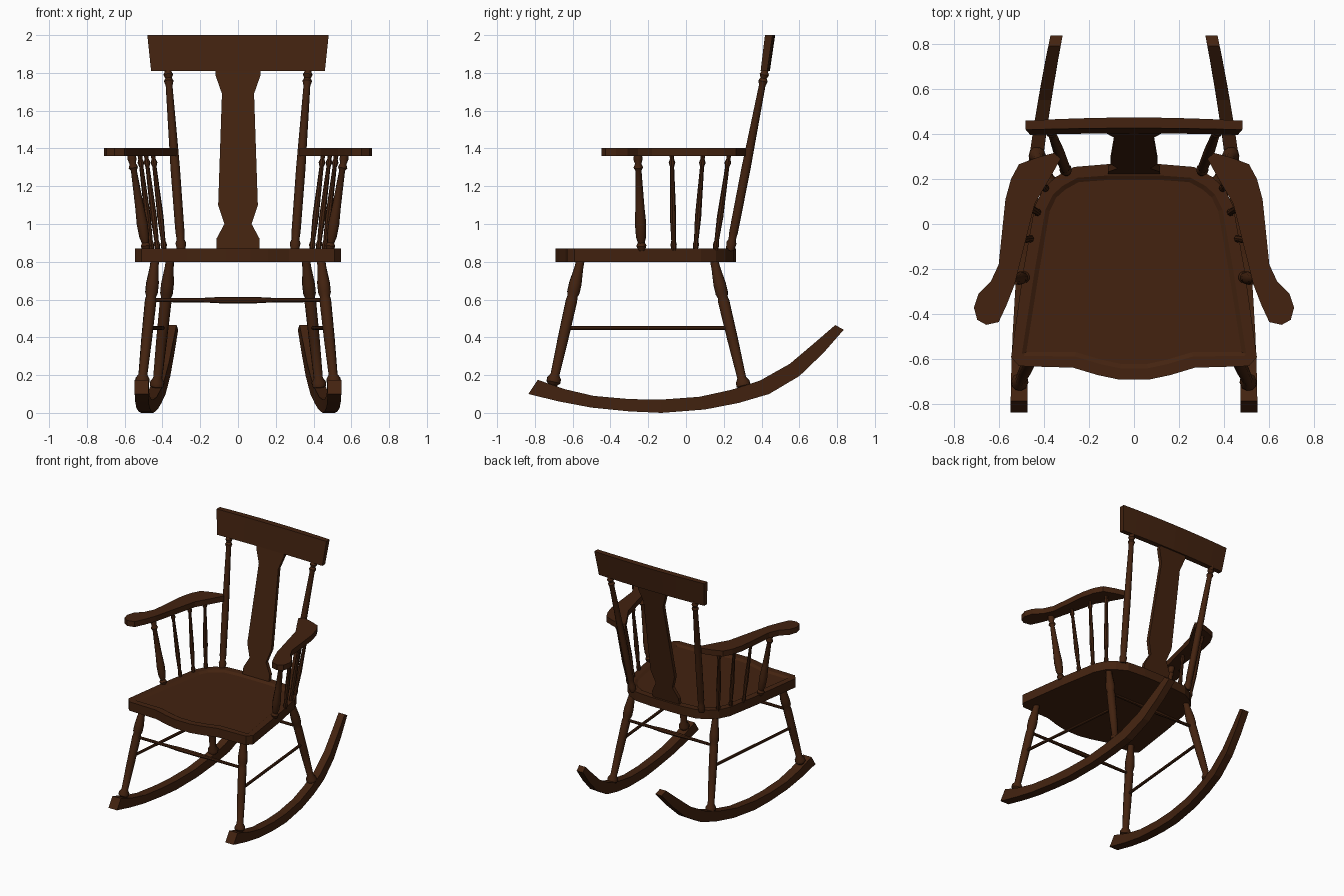
import bpy, bmesh
from mathutils import Vector

cube = bpy.data.objects.get("Cube")
if cube:
    bpy.data.objects.remove(cube, do_unlink=True)

wood = bpy.data.materials.new("dark brown wood")
wood.use_nodes = True
BROWN = (0.056, 0.0165, 0.005, 1)
wood.diffuse_color = BROWN
wood.node_tree.nodes["Principled BSDF"].inputs["Base Color"].default_value = BROWN


def finish(bm, name, smooth=False):
    bmesh.ops.recalc_face_normals(bm, faces=bm.faces)
    mesh = bpy.data.meshes.new(name)
    bm.to_mesh(mesh)
    bm.free()
    mesh.materials.append(wood)
    obj = bpy.data.objects.new(name, mesh)
    bpy.context.collection.objects.link(obj)
    if smooth:
        bpy.ops.object.select_all(action='DESELECT')
        obj.select_set(True)
        bpy.context.view_layer.objects.active = obj
        bpy.ops.object.shade_smooth_by_angle(angle=0.7)
    return obj


def turned(name, start, end, profile, sides=10):
    """Turned rod from start to end; profile holds (fraction, radius)."""
    bm = bmesh.new()
    start, end = Vector(start), Vector(end)
    axis = end - start
    spin = axis.to_track_quat('Z', 'Y')
    rings = []
    for t, r in profile:
        ring = bmesh.ops.create_circle(bm, segments=sides, radius=r)["verts"]
        for v in ring:
            v.co = start + axis * t + spin @ v.co
        rings.append(ring)
    for a, b in zip(rings, rings[1:]):
        for i in range(sides):
            j = (i + 1) % sides
            bm.faces.new((a[i], a[j], b[j], b[i]))
    bm.faces.new(rings[0])
    bm.faces.new(rings[-1])
    return finish(bm, name, True)


def slab(name, outline, to_a, to_b):
    """Closed outline placed twice by two mappings and joined at the rim."""
    bm = bmesh.new()
    a = [bm.verts.new(to_a(*p)) for p in outline]
    b = [bm.verts.new(to_b(*p)) for p in outline]
    bm.faces.new(a)
    top = bm.faces.new(b)
    n = len(outline)
    for i in range(n):
        j = (i + 1) % n
        bm.faces.new((a[i], a[j], b[j], b[i]))
    return bm, top


def mirrored(half):
    return half + [(-x, y) for x, y in reversed(half)]


# Seat with a shallow dished top
seat_half = [(0.065, -0.69), (0.16, -0.67), (0.27, -0.637), (0.51, -0.63),
             (0.545, -0.59), (0.49, -0.2), (0.44, 0.08), (0.40, 0.16),
             (0.345, 0.21), (0.265, 0.253), (0.12, 0.265)]
bm, top = slab("seat", mirrored(seat_half),
               lambda x, y: (x, y, 0.80), lambda x, y: (x, y, 0.87))
bm.normal_update()
bmesh.ops.inset_region(bm, faces=[top], thickness=0.05)
bmesh.ops.inset_region(bm, faces=[top], thickness=0.02)
for v in top.verts:
    v.co.z -= 0.012
finish(bm, "seat")


# Back rake shared by posts, splat and crest
def rake(z):
    return 0.235 + (z - 0.87) * 0.195


# Splat
splat_half = [(0.115, 0.86), (0.115, 0.92), (0.072, 1.0), (0.105, 1.1),
              (0.085, 1.69), (0.12, 1.79), (0.12, 1.83)]
bm, _ = slab("splat", mirrored(splat_half),
             lambda x, z: (x, rake(z) - 0.014, z), lambda x, z: (x, rake(z) + 0.014, z))
finish(bm, "back_splat")

# Crest rail, bowed slightly to the rear
bm = bmesh.new()
sections = []
for i in range(9):
    s = i / 4 - 1
    bow = 0.014 * (1 - s * s)
    sections.append([bm.verts.new(p) for p in (
        (s * 0.46, 0.395 + bow / 2, 1.81), (s * 0.46, 0.43 + bow, 1.81),
        (s * 0.48, 0.458 + bow, 2.0), (s * 0.48, 0.418 + bow / 2, 2.0))])
for a, b in zip(sections, sections[1:]):
    for k in range(4):
        m = (k + 1) % 4
        bm.faces.new((a[k], a[m], b[m], b[k]))
bm.faces.new(sections[0])
bm.faces.new(sections[-1])
finish(bm, "crest_rail")

# Turning profiles
LEG = [(0, 0.022), (0.06, 0.024), (0.18, 0.034), (0.25, 0.034), (0.28, 0.027),
       (0.31, 0.031), (0.6, 0.029), (0.88, 0.024), (0.91, 0.038), (0.94, 0.038),
       (0.96, 0.024), (1.0, 0.024)]
POST = [(0, 0.022), (0.04, 0.028), (0.06, 0.02), (0.1, 0.024), (0.45, 0.025),
        (0.9, 0.018), (0.925, 0.026), (0.94, 0.017), (0.96, 0.026), (0.975, 0.018),
        (1, 0.018)]
ARM_POST = [(0, 0.018), (0.05, 0.027), (0.08, 0.018), (0.14, 0.027), (0.28, 0.03),
            (0.45, 0.024), (0.83, 0.016), (0.86, 0.026), (0.9, 0.017), (0.95, 0.025),
            (1, 0.02)]
SPINDLE = [(0, 0.012), (0.06, 0.017), (0.1, 0.012), (0.35, 0.017), (0.87, 0.011),
           (0.91, 0.018), (0.95, 0.011), (1, 0.013)]
STRETCHER = [(0, 0.01), (0.06, 0.011), (0.3, 0.012), (0.4, 0.017), (0.6, 0.017),
             (0.7, 0.012), (0.94, 0.011), (1, 0.01)]
ROD = [(0, 0.011), (1, 0.011)]

arm_outline = [(0.355, 0.315), (0.43, 0.295), (0.51, 0.265), (0.545, 0.2),
               (0.57, 0.11), (0.60, -0.18), (0.635, -0.255), (0.69, -0.31),
               (0.71, -0.37), (0.695, -0.425), (0.655, -0.447), (0.60, -0.435),
               (0.565, -0.36), (0.53, -0.27), (0.49, -0.11), (0.44, 0.09),
               (0.375, 0.2), (0.325, 0.29)]

# Rocker stations: bottom (y, z), top (y, z)
rocker = [((-0.835, 0.1), (-0.785, 0.175)), ((-0.67, 0.06), (-0.64, 0.125)),
          ((-0.5, 0.028), (-0.49, 0.09)), ((-0.3, 0.008), (-0.3, 0.073)),
          ((-0.13, 0), (-0.135, 0.07)), ((0.1, 0.018), (0.07, 0.085)),
          ((0.28, 0.053), (0.24, 0.122)), ((0.44, 0.1), (0.39, 0.17)),
          ((0.6, 0.195), (0.55, 0.26)), ((0.73, 0.32), (0.68, 0.37)),
          ((0.835, 0.44), (0.79, 0.465))]


def rocker_x(y):
    return 0.51 - 0.06 * (y + 0.83) ** 2


for side, s in (("left", 1), ("right", -1)):
    # Rocker
    bm = bmesh.new()
    sections = []
    for i, (low, high) in enumerate(rocker):
        half = 0.037 - 0.001 * i
        sections.append([bm.verts.new((s * (rocker_x(y) + w), y, z)) for (y, z), w in
                         ((low, -half), (low, half), (high, half), (high, -half))])
    for a, b in zip(sections, sections[1:]):
        for k in range(4):
            m = (k + 1) % 4
            bm.faces.new((a[k], a[m], b[m], b[k]))
    bm.faces.new(sections[0])
    bm.faces.new(sections[-1])
    finish(bm, side + "_rocker")

    # Legs and side stretcher
    turned(side + "_front_leg", (s * 0.44, -0.558, 0.81), (s * 0.512, -0.712, 0.12), LEG)
    turned(side + "_back_leg", (s * 0.36, 0.148, 0.81), (s * 0.434, 0.315, 0.10), LEG)
    turned(side + "_side_stretcher", (s * 0.478, -0.635, 0.45), (s * 0.397, 0.23, 0.45), ROD, 8)

    # Back post
    turned(side + "_back_post", (s * 0.30, rake(0.86), 0.86), (s * 0.372, rake(1.83), 1.83), POST)

    # Arm rest
    bm, _ = slab("arm", arm_outline,
                 lambda x, y: (s * x, y, 1.36), lambda x, y: (s * x, y, 1.403))
    finish(bm, side + "_arm_rest")

    # Arm supports
    turned(side + "_arm_post", (s * 0.485, -0.235, 0.86), (s * 0.565, -0.255, 1.37), ARM_POST)
    for n, (bx, by, tx, ty) in enumerate(((0.457, -0.065, 0.52, -0.075),
                                          (0.425, 0.05, 0.487, 0.09),
                                          (0.39, 0.155, 0.45, 0.228))):
        turned(f"{side}_arm_spindle_{n + 1}", (s * bx, by, 0.86), (s * tx, ty, 1.37), SPINDLE, 8)

# Cross stretchers
turned("front_stretcher", (-0.46, -0.605, 0.597), (0.46, -0.605, 0.597), STRETCHER, 8)
turned("back_stretcher", (-0.38, 0.198, 0.597), (0.38, 0.198, 0.597), STRETCHER, 8)
